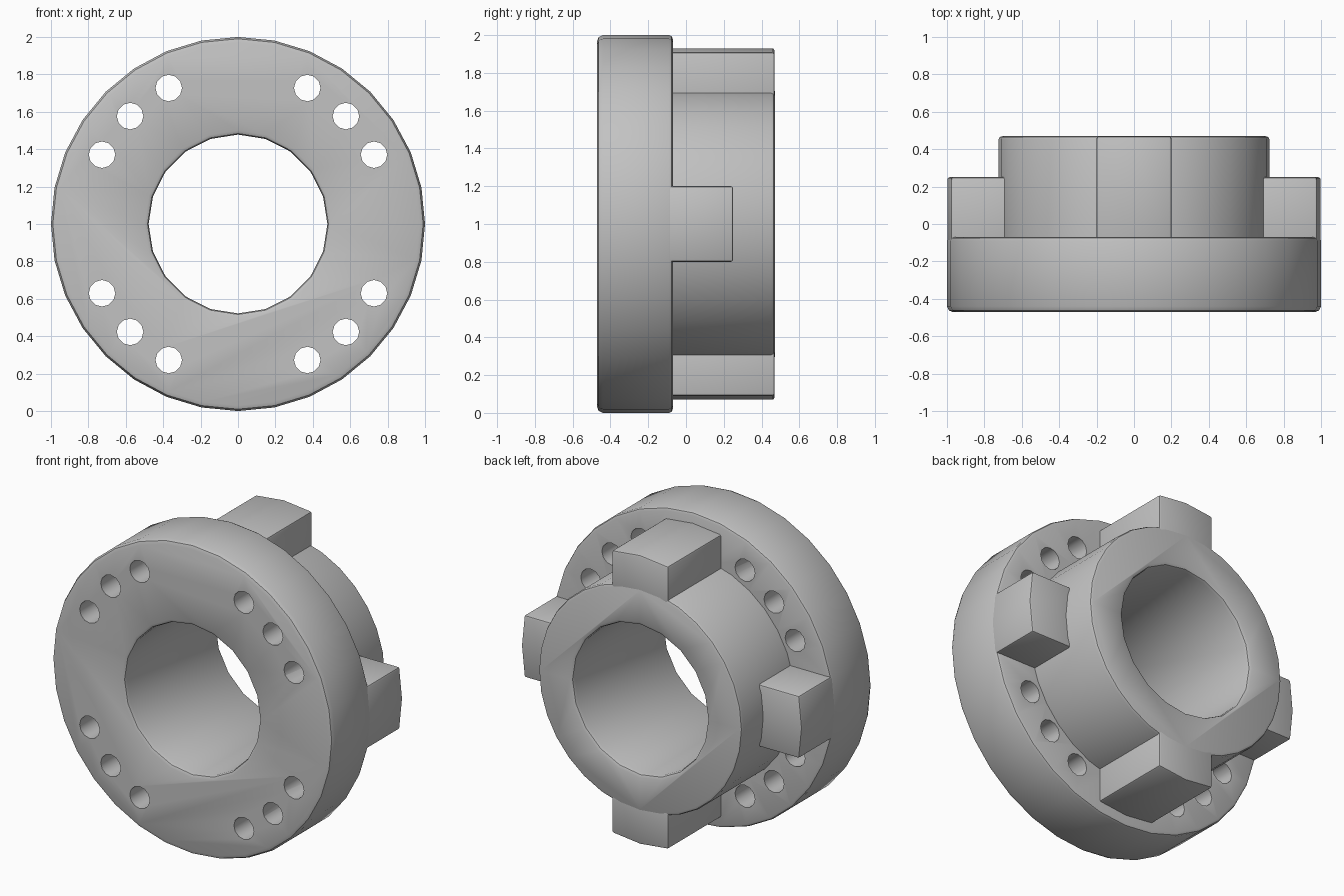
import bpy, bmesh, math
from mathutils import Matrix, Vector

default = bpy.data.objects.get("Cube")
if default:
    bpy.data.objects.remove(default, do_unlink=True)

grey = bpy.data.materials.new("plain grey")
grey.use_nodes = True
COLOUR = (0.54, 0.54, 0.54, 1)
grey.diffuse_color = COLOUR
grey.node_tree.nodes["Principled BSDF"].inputs["Base Color"].default_value = COLOUR

CENTRE = Vector((0, 0, 1))
FRONT, STEP, BACK = -0.47, -0.07, 0.47


def finish(name, bm):
    bmesh.ops.recalc_face_normals(bm, faces=bm.faces)
    mesh = bpy.data.meshes.new(name)
    bm.to_mesh(mesh)
    bm.free()
    mesh.materials.append(grey)
    obj = bpy.data.objects.new(name, mesh)
    bpy.context.collection.objects.link(obj)
    return obj


def turned(name, profile, sides, centre=CENTRE):
    """Solid turned about the y axis from (radius, y) points."""
    bm = bmesh.new()
    rings = []
    for radius, y in profile:
        angles = [math.tau * i / sides for i in range(sides)]
        rings.append([bm.verts.new(centre + Vector((radius * math.cos(a), y, radius * math.sin(a))))
                      for a in angles])
    for low, high in zip(rings, rings[1:]):
        for i in range(sides):
            j = (i + 1) % sides
            bm.faces.new((low[i], low[j], high[j], high[i]))
    bm.faces.new(rings[0])
    bm.faces.new(rings[-1])
    return finish(name, bm)


def lug(name, angle, reach, back):
    """Block with a slightly peaked outer face, pointing along the angle."""
    half = 0.2
    corner = math.sqrt(reach ** 2 - half ** 2)
    section = [(0.58, -half), (corner, -half), (reach, 0), (corner, half), (0.58, half)]
    bm = bmesh.new()
    base = bm.faces.new([bm.verts.new((x, STEP - 0.1, z)) for x, z in section])
    top = bmesh.ops.extrude_face_region(bm, geom=[base])["geom"]
    bmesh.ops.translate(bm, vec=(0, back - STEP + 0.1, 0),
                        verts=[v for v in top if isinstance(v, bmesh.types.BMVert)])
    bmesh.ops.recalc_face_normals(bm, faces=bm.faces)
    sharp = [e for e in bm.edges if e.calc_face_angle(0) > math.radians(40)]
    bmesh.ops.bevel(bm, geom=sharp, offset=0.012, segments=2, profile=0.5, affect='EDGES')
    bmesh.ops.transform(bm, matrix=Matrix.Translation(CENTRE) @ Matrix.Rotation(-angle, 4, 'Y'),
                        verts=bm.verts)
    return finish(name, bm)


def boolean(target, tool, operation):
    mod = target.modifiers.new("cut", 'BOOLEAN')
    mod.operation = operation
    mod.solver = 'EXACT'
    mod.object = tool
    bpy.context.view_layer.objects.active = target
    bpy.ops.object.modifier_apply(modifier=mod.name)
    bpy.data.objects.remove(tool, do_unlink=True)


# Flange and hub, turned in one piece with softened rims
body = turned("flanged_hub", [
    (0.97, FRONT), (0.99, FRONT + 0.008), (1, FRONT + 0.03),
    (1, STEP - 0.02), (0.994, STEP - 0.006), (0.98, STEP), (0.725, STEP),
    (0.725, BACK - 0.02), (0.719, BACK - 0.006), (0.705, BACK)], 32)

# Through bore with rounded mouths
boolean(body, turned("bore_cutter", [
    (0.51, FRONT - 0.01), (0.5, FRONT), (0.484, FRONT + 0.008), (0.478, FRONT + 0.025),
    (0.478, BACK - 0.025), (0.484, BACK - 0.008), (0.5, BACK), (0.51, BACK + 0.01)], 20), 'DIFFERENCE')

# Three bolt holes in each quarter of the flange
for quarter in range(4):
    for offset in (-18, 0, 18):
        a = math.radians(45 + 90 * quarter + offset)
        spot = CENTRE + 0.816 * Vector((math.cos(a), 0, math.sin(a)))
        boolean(body, turned("hole_cutter", [(0.071, FRONT - 0.1), (0.071, STEP + 0.1)], 12, spot),
                'DIFFERENCE')

# Tall lugs above and below, short lugs at the sides
parts = [body]
for name, degrees, reach, back in (("left_lug", 0, 0.998, 0.25), ("top_lug", 90, 0.93, BACK - 0.001),
                                   ("right_lug", 180, 0.998, 0.25), ("bottom_lug", 270, 0.93, BACK - 0.001)):
    parts.append(lug(name, math.radians(degrees), reach, back))

# Smooth shading with sharp edges kept
bpy.ops.object.select_all(action='DESELECT')
for part in parts:
    part.select_set(True)
bpy.context.view_layer.objects.active = body
bpy.ops.object.shade_smooth_by_angle(angle=math.radians(35))
